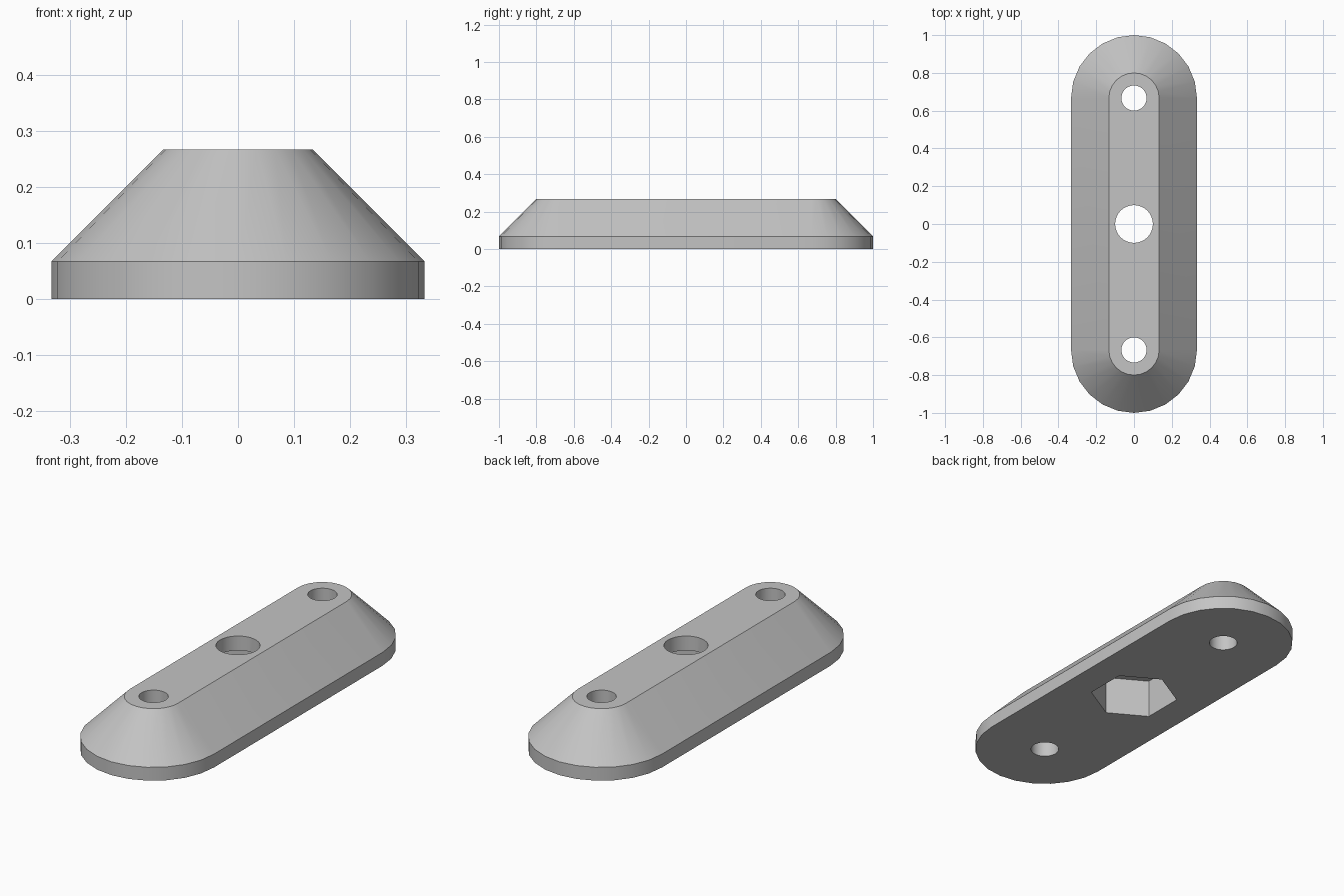
import bpy
import bmesh
from math import cos, sin, pi

if "Cube" in bpy.data.objects:
    bpy.data.objects.remove(bpy.data.objects["Cube"], do_unlink=True)

END_Y = 0.6667       # centre of each rounded end
ARC_STEPS = 12       # facets per rounded end

grey = bpy.data.materials.new("plain grey")
grey.use_nodes = True
grey.diffuse_color = (0.55, 0.55, 0.55, 1)
grey.node_tree.nodes["Principled BSDF"].inputs["Base Color"].default_value = grey.diffuse_color


def make_object(name, bm):
    bmesh.ops.recalc_face_normals(bm, faces=bm.faces)
    mesh = bpy.data.meshes.new(name)
    bm.to_mesh(mesh)
    bm.free()
    mesh.materials.append(grey)
    obj = bpy.data.objects.new(name, mesh)
    bpy.context.collection.objects.link(obj)
    return obj


def slot_ring(bm, radius, z):
    """Ring of vertices around a slot shape with two rounded ends."""
    ring = []
    for start, side in ((0, 1), (pi, -1)):
        for i in range(ARC_STEPS + 1):
            a = start + pi * i / ARC_STEPS
            ring.append(bm.verts.new((radius * cos(a), side * END_Y + radius * sin(a), z)))
    return ring


def prism(name, radius, sides, y, bottom, top):
    """Upright prism with a corner pointing along y."""
    bm = bmesh.new()
    rings = []
    for z in (bottom, top):
        rings.append([bm.verts.new((radius * sin(2 * pi * i / sides),
                                    y + radius * cos(2 * pi * i / sides), z))
                      for i in range(sides)])
        bm.faces.new(rings[-1])
    for i in range(sides):
        j = (i + 1) % sides
        bm.faces.new((rings[0][i], rings[0][j], rings[1][j], rings[1][i]))
    return make_object(name, bm)


# Body: straight rim below, sloped sides up to a narrow flat top
bm = bmesh.new()
rings = [slot_ring(bm, r, z) for r, z in ((0.3333, 0), (0.3333, 0.0667), (0.1333, 0.2667))]
for low, high in zip(rings, rings[1:]):
    for i in range(len(low)):
        j = (i + 1) % len(low)
        bm.faces.new((low[i], low[j], high[j], high[i]))
bm.faces.new(rings[0])
bm.faces.new(rings[-1])
body = make_object("mounting_bar", bm)

# Holes through the bar and the six-sided nut pocket underneath
cutters = [
    prism("front_hole_cutter", 0.0667, 32, -END_Y, -0.1, 0.4),
    prism("back_hole_cutter", 0.0667, 32, END_Y, -0.1, 0.4),
    prism("centre_hole_cutter", 0.1, 32, 0, -0.1, 0.4),
    prism("nut_pocket_cutter", 0.208, 6, 0, -0.1, 0.195),
]
bpy.context.view_layer.objects.active = body
for cutter in cutters:
    cut = body.modifiers.new(cutter.name, "BOOLEAN")
    cut.operation = "DIFFERENCE"
    cut.solver = "EXACT"
    cut.object = cutter
    bpy.ops.object.modifier_apply(modifier=cut.name)
    bpy.data.objects.remove(cutter, do_unlink=True)

# Smooth rounded ends and holes, crisp rims
body.select_set(True)
bpy.context.view_layer.objects.active = body
bpy.ops.object.shade_smooth_by_angle(angle=pi / 6)
